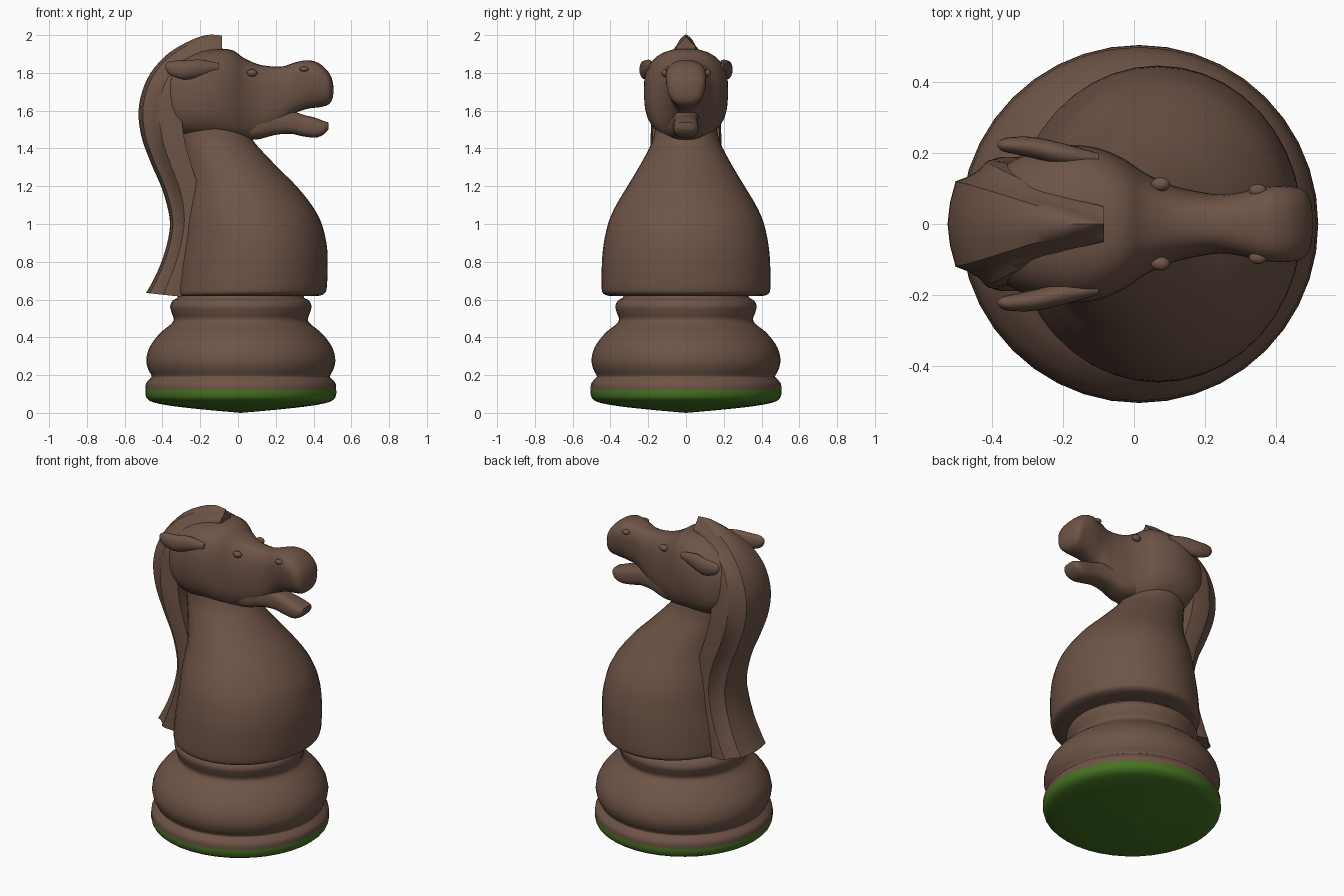
import bpy, bmesh, math


def material(name, colour):
    m = bpy.data.materials.new(name)
    m.diffuse_color = colour
    return m


WOOD = material("brown_wood", (0.155, 0.088, 0.062, 1))
FELT = material("green_felt", (0.06, 0.17, 0.015, 1))


def smooth_path(rows, n=4):
    """Catmull-Rom resampling of rows of numbers."""
    out = []
    for i in range(len(rows) - 1):
        a, b = rows[max(i - 1, 0)], rows[i]
        c, d = rows[i + 1], rows[min(i + 2, len(rows) - 1)]
        for k in range(n):
            t = k / n
            out.append([0.5 * (2 * q + (r - p) * t + (2 * p - 5 * q + 4 * r - s) * t * t
                               + (3 * q - p - 3 * r + s) * t ** 3)
                        for p, q, r, s in zip(a, b, c, d)])
    return out + [list(rows[-1])]


def loft(name, rings, mat=WOOD, angle=40):
    """Skin closed rings of equal length, cap both ends."""
    bm = bmesh.new()
    loops = [[bm.verts.new(p) for p in ring] for ring in rings]
    for a, b in zip(loops, loops[1:]):
        for i in range(len(a)):
            j = (i + 1) % len(a)
            bm.faces.new((a[i], a[j], b[j], b[i]))
    bm.faces.new(loops[0])
    bm.faces.new(loops[-1])
    bmesh.ops.recalc_face_normals(bm, faces=bm.faces)
    mesh = bpy.data.meshes.new(name)
    bm.to_mesh(mesh)
    bm.free()
    mesh.materials.append(mat)
    ob = bpy.data.objects.new(name, mesh)
    bpy.context.collection.objects.link(ob)
    bpy.ops.object.select_all(action='DESELECT')
    ob.select_set(True)
    bpy.context.view_layer.objects.active = ob
    bpy.ops.object.shade_smooth_by_angle(angle=math.radians(angle))
    return ob


def flat_ring(cx, rx, ry, z, n=40):
    """Horizontal ellipse."""
    return [(cx + rx * math.cos(2 * math.pi * i / n),
             ry * math.sin(2 * math.pi * i / n), z) for i in range(n)]


def upright_ring(x, y, z, ry, rz, power=2.0, taper=0.0, n=28):
    """Superellipse across x, optionally narrower below."""
    pts = []
    for i in range(n):
        c, s = math.cos(2 * math.pi * i / n), math.sin(2 * math.pi * i / n)
        u = math.copysign(abs(c) ** (2 / power), c)
        v = math.copysign(abs(s) ** (2 / power), s)
        pts.append((x, y + ry * u * (1 + taper * (v - 1) / 2), z + rz * v))
    return pts


def lathe(name, profile, mat):
    loft(name, [flat_ring(0.015, max(r, 0.001), max(r, 0.001), z)
                for r, z in smooth_path(profile)], mat)


# Felt pad and turned base
lathe("felt_pad", [(0, 0.0), (0.2, 0.018), (0.36, 0.036), (0.46, 0.055), (0.495, 0.075),
                   (0.505, 0.1), (0.505, 0.12)], FELT)
lathe("turned_base", [(0.505, 0.12), (0.502, 0.155), (0.48, 0.182), (0.472, 0.195),
                      (0.492, 0.235), (0.5, 0.285), (0.482, 0.35), (0.43, 0.42),
                      (0.372, 0.468), (0.355, 0.495), (0.366, 0.53), (0.374, 0.565),
                      (0.36, 0.595), (0.335, 0.61), (0.33, 0.64)], WOOD)

# Chest and neck: left x, right x, half depth, height
chest = [(-0.33, 0.42, 0.40, 0.618), (-0.34, 0.455, 0.435, 0.63), (-0.34, 0.47, 0.447, 0.665),
         (-0.325, 0.475, 0.445, 0.8), (-0.31, 0.468, 0.435, 0.9), (-0.3, 0.44, 0.41, 1.01),
         (-0.29, 0.39, 0.37, 1.1), (-0.28, 0.31, 0.31, 1.2), (-0.29, 0.21, 0.25, 1.3),
         (-0.31, 0.115, 0.195, 1.4), (-0.32, 0.075, 0.175, 1.45), (-0.33, 0.04, 0.16, 1.52)]
loft("chest", [flat_ring((l + r) / 2, (r - l) / 2, d, z) for l, r, d, z in smooth_path(chest)])

# Head: x, bottom z, top z, half width, lower taper
head = [(-0.4, 1.6, 1.75, 0.1, 0), (-0.37, 1.53, 1.82, 0.16, 0), (-0.3, 1.47, 1.875, 0.2, 0),
        (-0.2, 1.45, 1.915, 0.228, 0.05), (-0.11, 1.445, 1.928, 0.222, 0.05),
        (-0.03, 1.435, 1.92, 0.185, 0), (0.03, 1.435, 1.88, 0.145, 0), (0.1, 1.455, 1.848, 0.112, 0),
        (0.17, 1.48, 1.835, 0.094, 0), (0.24, 1.53, 1.835, 0.088, 0.1), (0.3, 1.585, 1.855, 0.1, 0.25),
        (0.37, 1.61, 1.867, 0.12, 0.3), (0.43, 1.618, 1.85, 0.122, 0.3),
        (0.475, 1.63, 1.81, 0.108, 0.2), (0.497, 1.655, 1.77, 0.075, 0.1), (0.505, 1.69, 1.73, 0.03, 0)]
loft("head", [upright_ring(x, 0, (b + t) / 2, w, (t - b) / 2, 2.6, k)
              for x, b, t, w, k in smooth_path(head)], angle=60)

# Lower jaw
jaw = [(0.02, 1.45, 1.6, 0.1), (0.1, 1.447, 1.6, 0.095), (0.2, 1.472, 1.6, 0.075),
       (0.28, 1.477, 1.6, 0.066), (0.34, 1.465, 1.58, 0.063), (0.41, 1.457, 1.562, 0.066),
       (0.455, 1.475, 1.545, 0.062), (0.478, 1.5, 1.538, 0.045)]
loft("lower_jaw", [upright_ring(x, 0, (b + t) / 2, w, (t - b) / 2, 2.8)
                   for x, b, t, w in smooth_path(jaw)], angle=60)

# Mane: outer x z, inner x z, ridge half width, full half width
mane = [(-0.085, 1.998, -0.085, 1.9, 0.004, 0.05), (-0.17, 2.0, -0.16, 1.85, 0.025, 0.07),
        (-0.28, 1.958, -0.22, 1.8, 0.052, 0.1), (-0.39, 1.885, -0.28, 1.75, 0.085, 0.14),
        (-0.48, 1.77, -0.3, 1.68, 0.11, 0.17), (-0.525, 1.62, -0.3, 1.58, 0.12, 0.18),
        (-0.513, 1.47, -0.28, 1.43, 0.12, 0.188), (-0.46, 1.32, -0.24, 1.29, 0.115, 0.19),
        (-0.4, 1.18, -0.2, 1.16, 0.11, 0.19), (-0.362, 1.03, -0.2, 1.03, 0.11, 0.19),
        (-0.37, 0.92, -0.22, 0.9, 0.11, 0.19), (-0.405, 0.8, -0.25, 0.78, 0.115, 0.19),
        (-0.45, 0.7, -0.28, 0.68, 0.12, 0.19), (-0.487, 0.635, -0.3, 0.615, 0.12, 0.19)]
rings = []
for ox, oz, ix, iz, w, wide in smooth_path(mane):
    half = [(w * 0.5, 0.03), (w, 0.1), (w + 0.012, 0.24), (w + (wide - w) * 0.5, 0.38),
            (wide - 0.006, 0.48), (wide, 0.6), (wide * 0.95, 1.0)]
    section = [(0, 0)] + half + [(-y, f) for y, f in reversed(half)]
    rings.append([(ox + (ix - ox) * f, y, oz + (iz - oz) * f) for y, f in section])
loft("mane", rings, angle=35)

# Ears, eyes and nostrils on both sides
ear = [(-0.1, 0.185, 1.83, 0.015, 0.02), (-0.2, 0.198, 1.825, 0.03, 0.045),
       (-0.28, 0.215, 1.815, 0.03, 0.05), (-0.34, 0.222, 1.822, 0.024, 0.042),
       (-0.37, 0.223, 1.828, 0.018, 0.03), (-0.385, 0.223, 1.832, 0.006, 0.01)]


def bead(name, x, y, z, rx, ry, rz):
    rows = []
    for i in range(9):
        a = math.pi * (0.02 + 0.96 * i / 8)
        rows.append(upright_ring(x - rx * math.cos(a), y, z, ry * math.sin(a), rz * math.sin(a), n=12))
    loft(name, rows, angle=80)


for side, label in ((1, "left"), (-1, "right")):
    loft(label + "_ear", [upright_ring(x, side * y, z, ry, rz, n=16)
                          for x, y, z, ry, rz in smooth_path(ear)], angle=60)
    bead(label + "_eye", 0.075, side * 0.112, 1.8, 0.027, 0.02, 0.02)
    bead(label + "_nostril", 0.35, side * 0.095, 1.82, 0.025, 0.018, 0.014)
